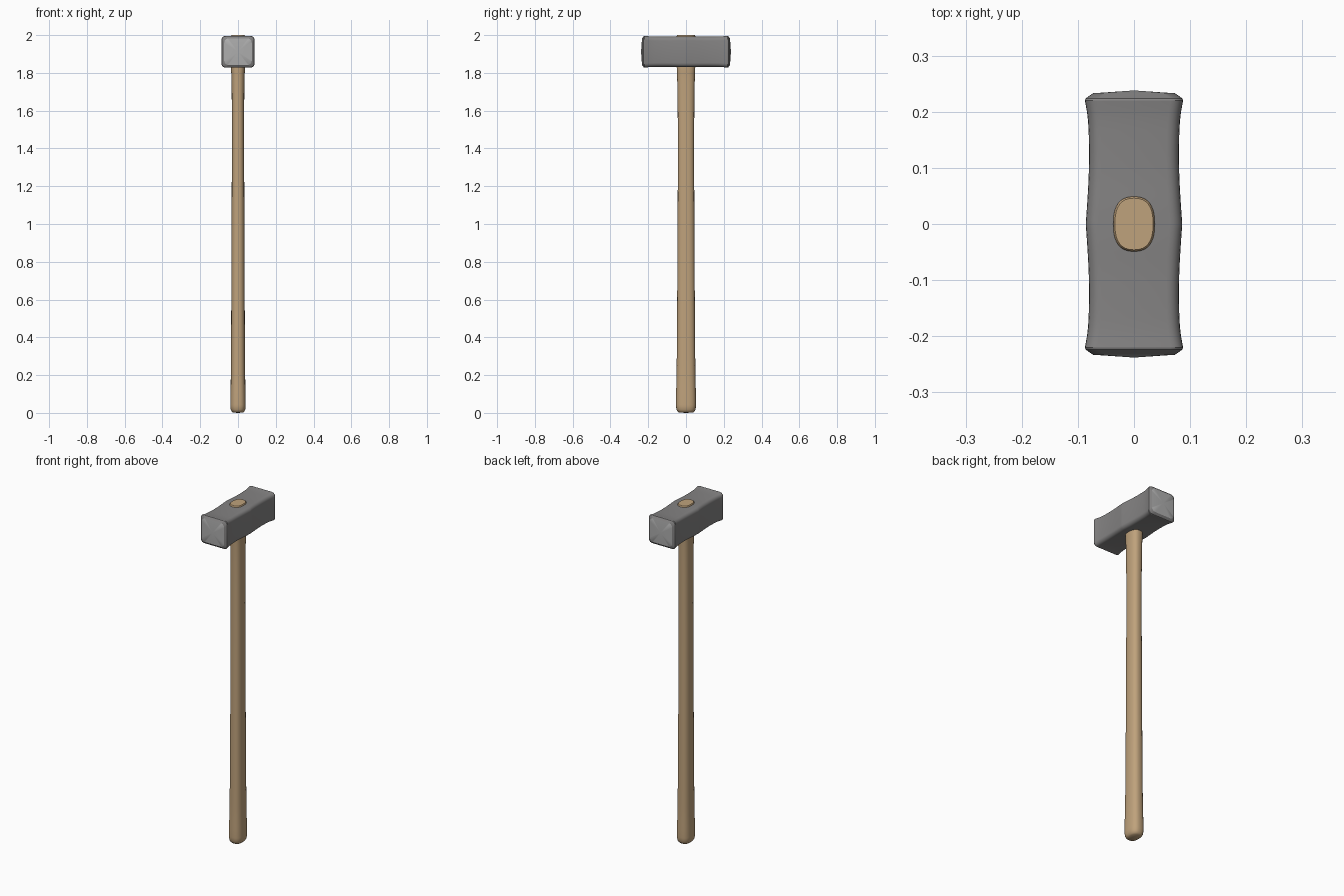
import bpy, bmesh, math
from mathutils import Vector

if "Cube" in bpy.data.objects:
    bpy.data.objects.remove(bpy.data.objects["Cube"])


def spline(rows, steps):
    """Smooth (Catmull-Rom) resampling of a list of stations."""
    pts = [Vector(r) for r in rows]
    out = []
    for i in range(len(pts) - 1):
        a, b = pts[max(i - 1, 0)], pts[i]
        c, d = pts[i + 1], pts[min(i + 2, len(pts) - 1)]
        for k in range(steps):
            t = k / steps
            out.append(b + (c - a) * 0.5 * t + (a * 2 - b * 5 + c * 4 - d) * 0.5 * t * t
                       + (b * 3 - a - c * 3 + d) * 0.5 * t ** 3)
    return out + [pts[-1]]


def rounded_rect(hw, hh, r, seg=5):
    pts = []
    for q, (sx, sy) in enumerate([(1, 1), (-1, 1), (-1, -1), (1, -1)]):
        for k in range(seg + 1):
            a = math.pi / 2 * (q + k / seg)
            pts.append((sx * (hw - r) + r * math.cos(a), sy * (hh - r) + r * math.sin(a)))
    return pts


def superellipse(rx, ry, n=32, power=2.5):
    pts = []
    for k in range(n):
        c, s = math.cos(2 * math.pi * k / n), math.sin(2 * math.pi * k / n)
        pts.append((math.copysign(abs(c) ** (2 / power), c) * rx,
                    math.copysign(abs(s) ** (2 / power), s) * ry))
    return pts


def loft(name, rings, tips, angle):
    """Skin the rings and close each end with a fan to a tip point."""
    bm = bmesh.new()
    loops = [[bm.verts.new(p) for p in ring] for ring in rings]
    n = len(loops[0])
    for a, b in zip(loops, loops[1:]):
        for i in range(n):
            bm.faces.new((a[i], a[(i + 1) % n], b[(i + 1) % n], b[i]))
    for loop, tip in ((loops[0], tips[0]), (loops[-1], tips[1])):
        v = bm.verts.new(tip)
        for i in range(n):
            bm.faces.new((loop[i], loop[(i + 1) % n], v))
    bmesh.ops.recalc_face_normals(bm, faces=bm.faces)
    mesh = bpy.data.meshes.new(name)
    bm.to_mesh(mesh)
    bm.free()
    obj = bpy.data.objects.new(name, mesh)
    bpy.context.collection.objects.link(obj)
    bpy.context.view_layer.objects.active = obj
    obj.select_set(True)
    bpy.ops.object.shade_smooth_by_angle(angle=math.radians(angle))
    obj.select_set(False)
    return obj


# Steel head: waisted block along y with flared, chamfered, crowned faces
ZC = 1.912
half = [(0, 0.086, 0.081), (0.035, 0.0835, 0.081), (0.08, 0.081, 0.080),
        (0.13, 0.080, 0.080), (0.185, 0.082, 0.081), (0.22, 0.0875, 0.084)]
body = [tuple(v) for v in spline(half, 3)]
stations = body + [(0.224, 0.086, 0.0825), (0.233, 0.073, 0.070)]
stations = [(-y, w, h) for y, w, h in reversed(stations[1:])] + stations
rings = [[(x, y, ZC + z) for x, z in rounded_rect(w, h, 0.022)] for y, w, h in stations]
loft("hammer_head", rings, [(0, -0.238, ZC), (0, 0.238, ZC)], 25)

# Wooden handle: oval shaft with a swollen grip end, passing through the head
shaft = [(0.035, 0.041, 0.053), (0.08, 0.0405, 0.053), (0.2, 0.038, 0.050),
         (0.4, 0.0365, 0.048), (0.7, 0.035, 0.046), (1.0, 0.034, 0.0445),
         (1.4, 0.0325, 0.043), (1.65, 0.033, 0.0445), (1.78, 0.035, 0.047),
         (1.83, 0.037, 0.049), (1.996, 0.037, 0.049)]
butt = [(0.002, 0.027, 0.037), (0.008, 0.034, 0.045), (0.018, 0.039, 0.050)]
stations = butt + [tuple(v) for v in spline(shaft, 3)] + [(2.0, 0.034, 0.046)]
rings = [[(x, y, z) for x, y in superellipse(w, d)] for z, w, d in stations]
handle = loft("handle", rings, [(0, 0, 0), (0, 0, 2.0)], 40)

wood = bpy.data.materials.new("wood")
wood.diffuse_color = (0.52, 0.36, 0.2, 1)
wood.use_nodes = True
wood.node_tree.nodes["Principled BSDF"].inputs["Base Color"].default_value = wood.diffuse_color
handle.data.materials.append(wood)
steel = bpy.data.materials.new("steel")
steel.diffuse_color = (0.23, 0.225, 0.225, 1)
steel.use_nodes = True
steel.node_tree.nodes["Principled BSDF"].inputs["Base Color"].default_value = steel.diffuse_color
face_steel = bpy.data.materials.new("polished_steel")
face_steel.diffuse_color = (0.42, 0.42, 0.42, 1)
face_steel.use_nodes = True
face_steel.node_tree.nodes["Principled BSDF"].inputs["Base Color"].default_value = face_steel.diffuse_color
head = bpy.data.objects["hammer_head"]
head.data.materials.append(steel)
head.data.materials.append(face_steel)
# Brighter striking faces
for p in head.data.polygons:
    if abs(p.normal.y) > 0.9:
        p.material_index = 1
